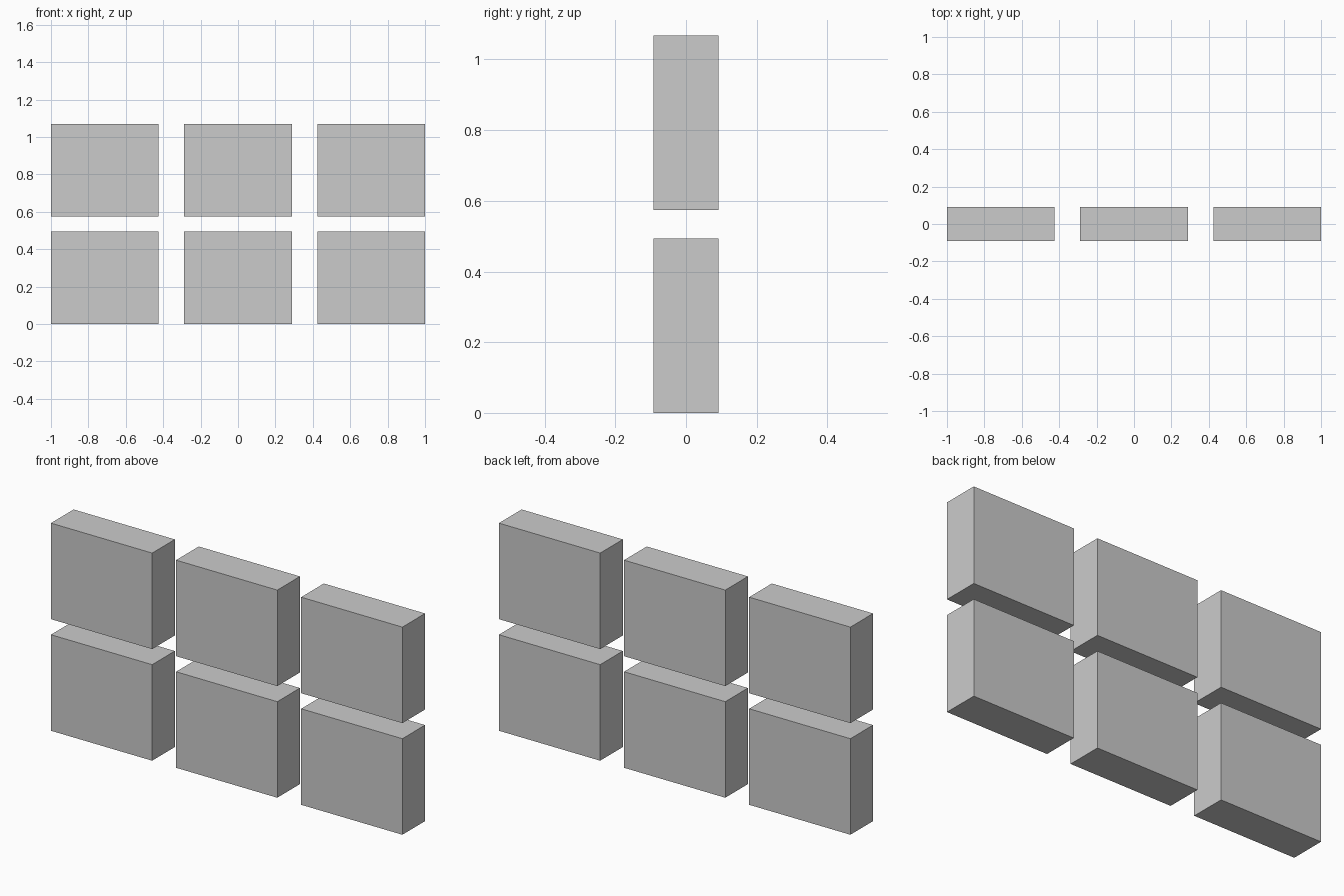
import bpy

if "Cube" in bpy.data.objects:
    bpy.data.objects.remove(bpy.data.objects["Cube"])

# Block size and spacing of the 3 x 2 grid
W, D, H = 0.576, 0.184, 0.494
PITCH_X, PITCH_Z = 0.712, 0.574


def block(name, x, z):
    """Plain box centred on x, with its base at z."""
    bpy.ops.mesh.primitive_cube_add(size=1, location=(x, 0, z + H / 2))
    ob = bpy.context.object
    ob.name = name
    ob.scale = (W, D, H)
    bpy.ops.object.transform_apply(location=False, rotation=False, scale=True)


# Two rows of three separate blocks
for row, row_name in enumerate(("lower", "upper")):
    for col, col_name in enumerate(("left", "middle", "right")):
        block(f"{row_name}_{col_name}_block", (col - 1) * PITCH_X, row * PITCH_Z)
